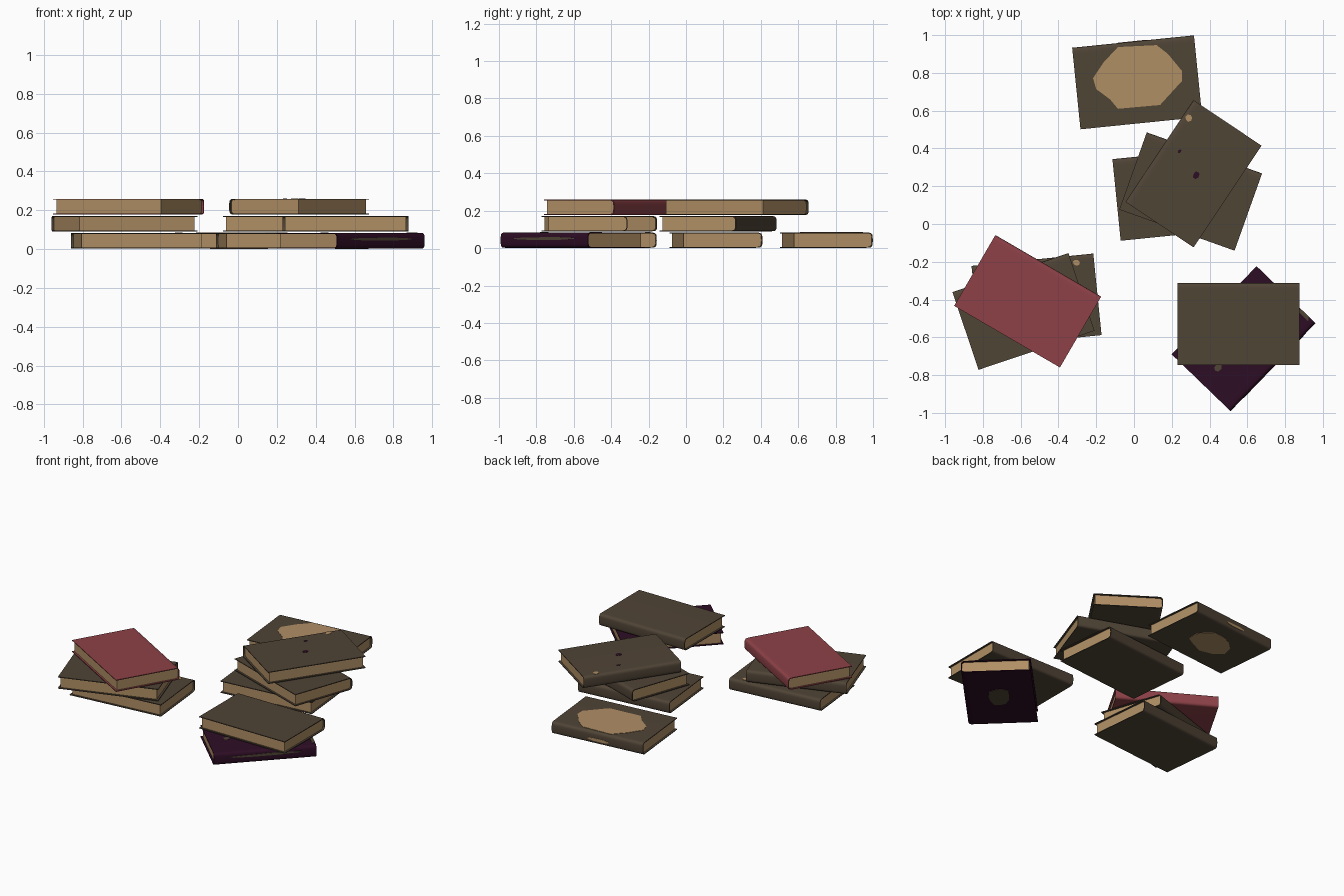
import bpy, bmesh, math, random
from mathutils import Matrix, Vector

if "Cube" in bpy.data.objects:
    bpy.data.objects.remove(bpy.data.objects["Cube"], do_unlink=True)

random.seed(4)
LENGTH, WIDTH, THICK = 0.648, 0.434, 0.081
COVER, INSET, BULGE = 0.005, 0.012, 0.035
LAYERS = [0.002, 0.09, 0.178]


def material(name, colour):
    mat = bpy.data.materials.new(name)
    mat.use_nodes = True
    mat.diffuse_color = (*colour, 1)
    mat.node_tree.nodes["Principled BSDF"].inputs["Base Color"].default_value = (*colour, 1)
    return mat


BROWN = material("brown leather", (0.08, 0.058, 0.037))
RED = material("red cloth", (0.266, 0.053, 0.063))
PURPLE = material("dark purple", (0.027, 0.004, 0.018))
TAN = material("tan paper", (0.434, 0.275, 0.13))


def prism(name, outline, depth, mat, matrix):
    """Extrude a flat outline by depth along its local z."""
    bm = bmesh.new()
    face = bm.faces.new([bm.verts.new((a, b, 0)) for a, b in outline])
    new = bmesh.ops.extrude_face_region(bm, geom=[face])["geom"]
    bmesh.ops.translate(bm, vec=(0, 0, depth),
                        verts=[v for v in new if isinstance(v, bmesh.types.BMVert)])
    bmesh.ops.recalc_face_normals(bm, faces=bm.faces)
    mesh = bpy.data.meshes.new(name)
    bm.to_mesh(mesh)
    bm.free()
    mesh.materials.append(mat)
    obj = bpy.data.objects.new(name, mesh)
    bpy.context.collection.objects.link(obj)
    obj.matrix_world = matrix
    return obj


def smooth(obj):
    bpy.ops.object.select_all(action="DESELECT")
    obj.select_set(True)
    bpy.context.view_layer.objects.active = obj
    bpy.ops.object.shade_smooth_by_angle(angle=math.radians(35))


def spine_path(inset, front):
    """Cross-section from the front edge, round the spine and back."""
    half = THICK / 2 - inset
    path = [(front, -half)]
    for i in range(17):
        t = math.pi * (i / 16 - 0.5)
        bulge = (BULGE - inset) * max(math.cos(t), 0) ** 0.5
        height = half * math.copysign(abs(math.sin(t)) ** 0.5, t)
        path.append((WIDTH / 2 - BULGE + bulge, height))
    return path + [(front, half)]


# Turns the cross-section (y, z) so that it is extruded along x
SECTION = Matrix(((0, 0, 1, 0), (1, 0, 0, 0), (0, 1, 0, 0), (0, 0, 0, 1)))


def book(name, x, y, layer, angle, mat):
    place = (Matrix.Translation((x, y, LAYERS[layer] + THICK / 2))
             @ Matrix.Rotation(math.radians(angle), 4, "Z"))
    front = -WIDTH / 2
    shell = spine_path(0, front) + spine_path(COVER, front)[::-1]
    cover = prism(name + "_cover", shell, LENGTH, mat,
                  place @ Matrix.Translation((-LENGTH / 2, 0, 0)) @ SECTION)
    pages = prism(name + "_pages", spine_path(COVER - 0.0005, front + INSET),
                  LENGTH - 2 * INSET, TAN,
                  place @ Matrix.Translation((INSET - LENGTH / 2, 0, 0)) @ SECTION)
    smooth(cover)
    smooth(pages)
    return place


def blob(rx, ry, count=11):
    """Uneven rounded outline."""
    pts = []
    for i in range(count):
        a, r = math.tau * i / count, random.uniform(0.8, 1.1)
        pts.append((rx * r * math.cos(a), ry * r * math.sin(a)))
    return pts


def patch(name, place, x, y, outline, mat, side="top"):
    """Thin worn patch on the top, bottom or spine of a book."""
    half = THICK / 2
    if side == "top":
        local = Matrix.Translation((x, y, half - 0.001))
    elif side == "bottom":
        local = Matrix.Translation((x, y, -half - 0.002))
    else:
        local = (Matrix.Translation((x, WIDTH / 2 - 0.001, y))
                 @ Matrix.Rotation(-math.pi / 2, 4, "X"))
    prism(name, outline, 0.003, mat, place @ local)


def spot(name, place, x, y, rx, ry, mat):
    """Worn spot on top of a book, given by its place on the floor plan."""
    p = place.inverted() @ Vector((x, y, 0))
    patch(name, place, p.x, p.y, blob(rx, ry, 7), mat)


# Books: x, y, layer, turn, cover colour (the spine lies on local +y)
lone = book("lone_book", 0.017, 0.75, 0, 5.8, BROWN)
book("middle_pile_lower_book", 0.23, 0.16, 0, 5.8, BROWN)
book("middle_pile_centre_book", 0.30, 0.172, 1, -19.6, BROWN)
middle_top = book("middle_pile_upper_book", 0.315, 0.266, 2, 56.2, BROWN)
left_low = book("right_pile_lower_book", -0.516, -0.405, 0, 5.8, BROWN)
book("right_pile_centre_book", -0.585, -0.463, 1, 18.6, BROWN)
book("right_pile_upper_book", -0.563, -0.409, 2, -30.2, RED)
purple = book("left_pile_lower_book", 0.58, -0.607, 0, 226, PURPLE)
book("left_pile_upper_book", 0.553, -0.53, 1, 0, BROWN)

# Large label on the lone book, outlined on the floor plan
label = [(-0.217, 0.772), (-0.16, 0.857), (-0.085, 0.937), (0.12, 0.947),
         (0.18, 0.9), (0.254, 0.81), (0.254, 0.757), (0.138, 0.63),
         (-0.085, 0.61), (-0.127, 0.66), (-0.2, 0.714)]
inverse = lone.inverted()
label = [(inverse @ Vector((a, b, 0))).to_2d() for a, b in label]
patch("lone_book_label", lone, 0, 0, label, TAN)
patch("lone_book_back_label", lone, 0, 0.01, blob(0.16, 0.12), TAN, "bottom")
patch("lone_book_spine_label", lone, 0, -0.01, blob(0.08, 0.011), TAN, "spine")

# Worn spots on the other covers
spot("upper_book_tan_spot", middle_top, 0.29, 0.56, 0.02, 0.018, TAN)
spot("upper_book_purple_spot", middle_top, 0.33, 0.26, 0.022, 0.018, PURPLE)
spot("upper_book_small_spot", middle_top, 0.242, 0.385, 0.012, 0.008, PURPLE)
spot("lower_book_tan_spot", left_low, -0.305, -0.205, 0.02, 0.018, TAN)
spot("purple_book_spot", purple, 0.445, -0.76, 0.025, 0.02, BROWN)

# Worn leather on the purple book
patch("purple_book_back_patch", purple, 0, 0, blob(0.11, 0.075), BROWN, "bottom")
patch("purple_book_spine_patch", purple, 0, 0.008, blob(0.22, 0.009, 15), BROWN, "spine")
corner = [(0, 0), (0.02, 0), (0.02, 0.075), (0, 0.06)]
patch("purple_book_corner", purple, -LENGTH / 2, WIDTH / 2 - BULGE - 0.075,
      corner, BROWN)
